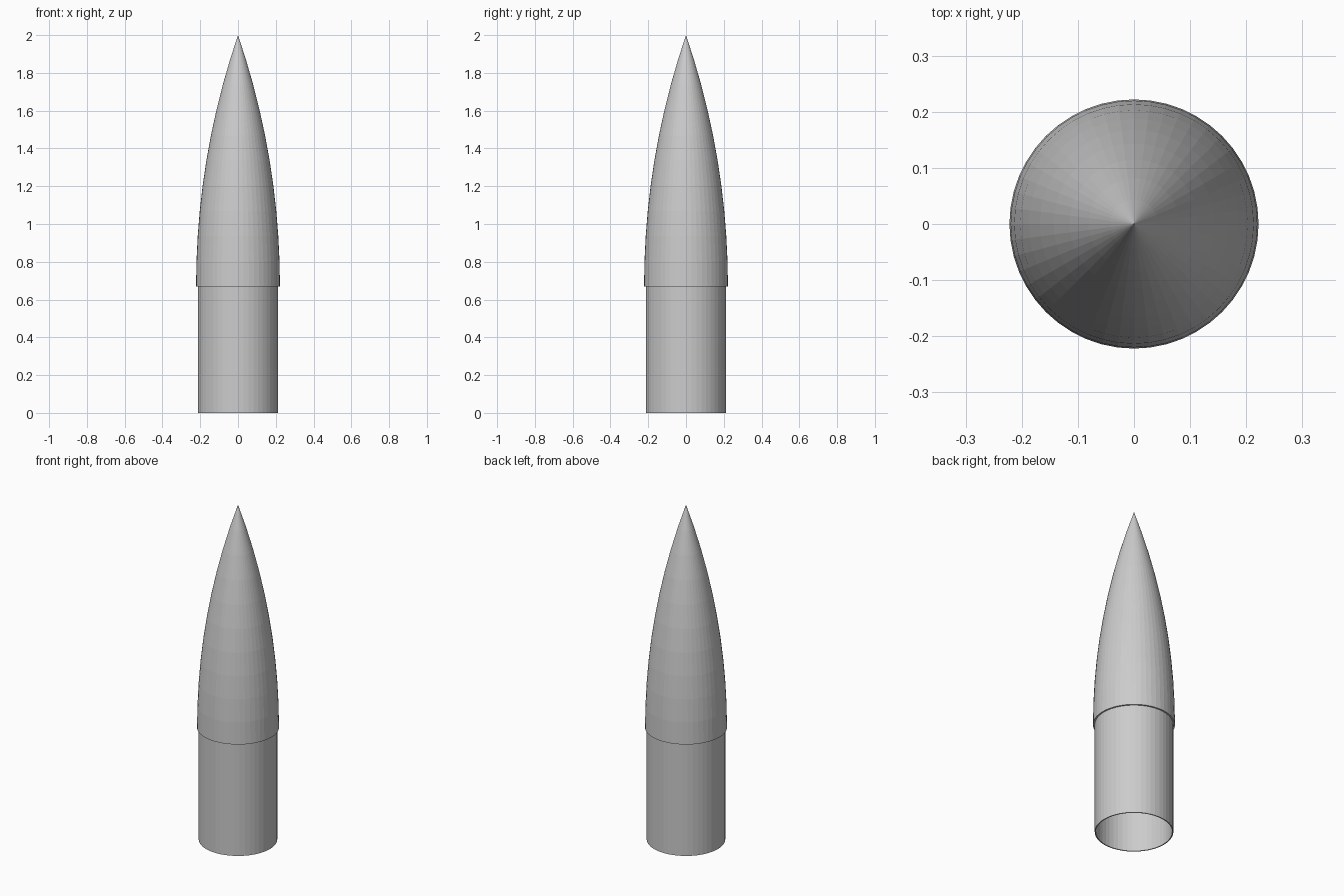
import bpy, bmesh, math

if "Cube" in bpy.data.objects:
    bpy.data.objects.remove(bpy.data.objects["Cube"])

SEGS, RINGS = 48, 10
BASE_R, BASE_Z, TIP_Z = 0.222, 0.67, 2.0
SHOULDER_R, WALL = 0.213, 0.006


def ogive(radius, length, start, rings=RINGS):
    """Tangent ogive profile from its wide base up to a pointed tip."""
    big = (radius ** 2 + length ** 2) / (2 * radius)
    pts = []
    for i in range(rings + 1):
        x = length * i / rings
        pts.append((math.sqrt(big ** 2 - x ** 2) - (big - radius), start + x))
    pts[-1] = (0.0, start + length)
    return pts


def lathe(name, profile):
    """Spin an (r, z) profile around the z axis."""
    bm = bmesh.new()
    rings = []
    for r, z in profile:
        if r < 1e-5:
            rings.append([bm.verts.new((0, 0, z))] * SEGS)
        else:
            rings.append([bm.verts.new((r * math.cos(2 * math.pi * k / SEGS),
                                        r * math.sin(2 * math.pi * k / SEGS), z))
                          for k in range(SEGS)])
    for a, b in zip(rings, rings[1:]):
        for k in range(SEGS):
            n = (k + 1) % SEGS
            corners = list(dict.fromkeys((a[k], a[n], b[n], b[k])))
            bm.faces.new(corners)
    bmesh.ops.recalc_face_normals(bm, faces=bm.faces)
    mesh = bpy.data.meshes.new(name)
    bm.to_mesh(mesh)
    bm.free()
    obj = bpy.data.objects.new(name, mesh)
    bpy.context.collection.objects.link(obj)
    return obj


# Hollow cone: open shoulder tube, small ledge, ogive skin, matching inner skin
outer = ogive(BASE_R, TIP_Z - BASE_Z, BASE_Z)
inner_r = SHOULDER_R - WALL
inner = ogive(inner_r, TIP_Z - BASE_Z - 0.05, BASE_Z)
profile = ([(0.0, inner[-1][1])] + inner[-2::-1]
           + [(inner_r, 0.0), (SHOULDER_R, 0.0), (SHOULDER_R, BASE_Z)] + outer)
lathe("nose_cone", profile)
